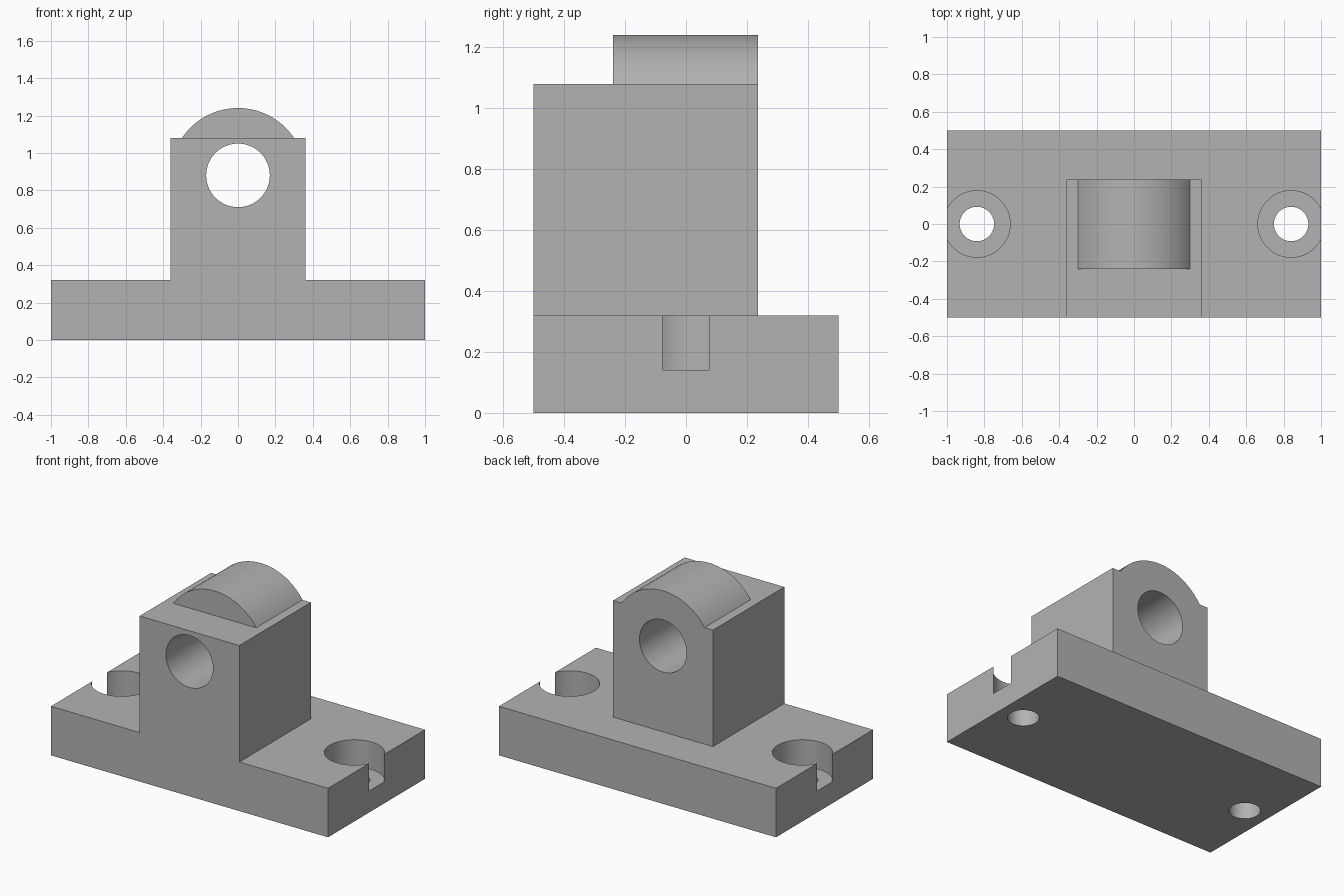
import bpy, bmesh, math
from mathutils import Matrix, Vector

cube = bpy.data.objects.get("Cube")
if cube:
    bpy.data.objects.remove(cube, do_unlink=True)

grey = bpy.data.materials.new("machined grey")
grey.use_nodes = True
GREY = (0.45, 0.45, 0.45, 1)
grey.diffuse_color = GREY
grey.node_tree.nodes["Principled BSDF"].inputs["Base Color"].default_value = GREY

BASE_TOP, BLOCK_TOP, BACK = 0.32, 1.08, 0.237
BORE_Z, CAP_R = 0.88, 0.36


def make(name, bm):
    bmesh.ops.recalc_face_normals(bm, faces=bm.faces)
    mesh = bpy.data.meshes.new(name)
    bm.to_mesh(mesh)
    bm.free()
    mesh.materials.append(grey)
    ob = bpy.data.objects.new(name, mesh)
    bpy.context.collection.objects.link(ob)
    return ob


def box(name, lo, hi):
    bm = bmesh.new()
    bmesh.ops.create_cube(bm, size=1)
    lo, hi = Vector(lo), Vector(hi)
    for v in bm.verts:
        v.co = (lo + hi) / 2 + v.co * (hi - lo)
    return make(name, bm)


def cylinder(name, radius, depth, centre, turn=0):
    bm = bmesh.new()
    place = Matrix.Translation(centre) @ Matrix.Rotation(turn, 4, "X")
    bmesh.ops.create_cone(bm, cap_ends=True, segments=96, radius1=radius,
                          radius2=radius, depth=depth, matrix=place)
    return make(name, bm)


def combine(target, tool, operation):
    mod = target.modifiers.new(operation.lower(), "BOOLEAN")
    mod.operation, mod.solver, mod.object = operation, "EXACT", tool
    bpy.context.view_layer.objects.active = target
    bpy.ops.object.modifier_apply(modifier=mod.name)
    bpy.data.objects.remove(tool, do_unlink=True)


# Base plate and the upright block on it
body = box("bearing_block", (-1, -0.5, 0), (1, 0.5, BASE_TOP))
combine(body, box("upright", (-0.36, -0.5, 0.1), (0.36, BACK, BLOCK_TOP)), "UNION")

# Rounded cap: an arc segment rising from the block
bm = bmesh.new()
reach = math.acos((BLOCK_TOP - BORE_Z) / CAP_R)
steps = 36
arc = [reach * (2 * i / steps - 1) for i in range(steps + 1)]
points = [(CAP_R * math.sin(a), BORE_Z + CAP_R * math.cos(a)) for a in arc]
edge = points[-1][0]
points += [(edge, BLOCK_TOP - 0.01), (-edge, BLOCK_TOP - 0.01)]
face = bm.faces.new([bm.verts.new((x, -0.24, z)) for x, z in points])
new = bmesh.ops.extrude_face_region(bm, geom=[face])["geom"]
bmesh.ops.translate(bm, vec=(0, BACK + 0.24, 0),
                    verts=[g for g in new if isinstance(g, bmesh.types.BMVert)])
combine(body, make("cap", bm), "UNION")

# Shaft bore
combine(body, cylinder("bore", 0.17, 2, (0, 0, BORE_Z), math.pi / 2), "DIFFERENCE")

# Counterbored bolt holes, breaking out through the end faces
for side in (-1, 1):
    x = side * 0.84
    combine(body, cylinder("counterbore", 0.178, 0.4, (x, 0, 0.34)), "DIFFERENCE")
    combine(body, cylinder("bolt_hole", 0.092, 1, (x, 0, 0)), "DIFFERENCE")

# Merge coplanar faces, then smooth the curved walls
bm = bmesh.new()
bm.from_mesh(body.data)
bmesh.ops.remove_doubles(bm, verts=bm.verts, dist=0.0001)
bmesh.ops.dissolve_limit(bm, angle_limit=math.radians(0.5),
                         verts=bm.verts, edges=bm.edges)
bm.to_mesh(body.data)
bm.free()
bpy.ops.object.select_all(action="DESELECT")
body.select_set(True)
bpy.context.view_layer.objects.active = body
bpy.ops.object.shade_smooth_by_angle(angle=math.radians(25))
